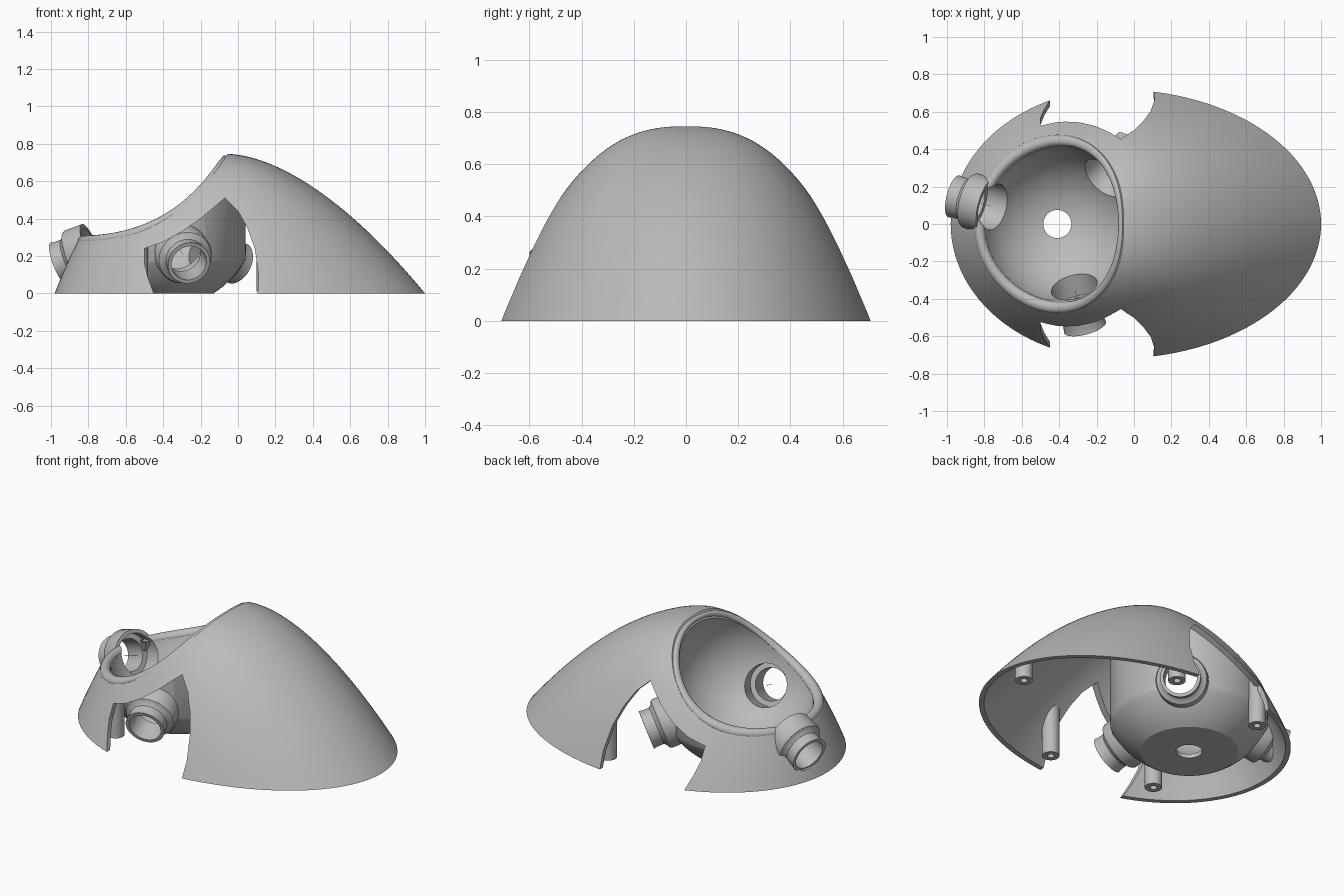
import bpy, bmesh, math
from mathutils import Vector, Matrix

if "Cube" in bpy.data.objects:
    bpy.data.objects.remove(bpy.data.objects["Cube"])

grey = bpy.data.materials.new("plain_grey")
grey.use_nodes = True
grey.diffuse_color = (0.5, 0.5, 0.5, 1)
grey.node_tree.nodes["Principled BSDF"].inputs["Base Color"].default_value = (0.5, 0.5, 0.5, 1)

HEIGHT, CENTRE_X, BALL_Z, BALL_R = 0.745, -0.41, 0.44, 0.42
DROP = 0.02


def finish(name, bm):
    bmesh.ops.recalc_face_normals(bm, faces=bm.faces)
    me = bpy.data.meshes.new(name)
    bm.to_mesh(me)
    bm.free()
    ob = bpy.data.objects.new(name, me)
    bpy.context.collection.objects.link(ob)
    me.materials.append(grey)
    return ob


def rings_mesh(name, rings, loop=False, caps=True):
    """Skin a list of equal point rings."""
    bm = bmesh.new()
    vs = [[bm.verts.new(p) for p in ring] for ring in rings]
    n = len(vs[0])
    for k in range(len(vs) if loop else len(vs) - 1):
        a, b = vs[k], vs[(k + 1) % len(vs)]
        for i in range(n):
            bm.faces.new((a[i], a[(i + 1) % n], b[(i + 1) % n], b[i]))
    if caps and not loop:
        bm.faces.new(vs[0][::-1])
        bm.faces.new(vs[-1])
    return finish(name, bm)


def lathe(name, profile, matrix=Matrix(), n=64):
    """Turn a closed (radius, height) profile around z."""
    rings = [[matrix @ Vector((r * math.cos(2 * math.pi * i / n),
                               r * math.sin(2 * math.pi * i / n), z)) for i in range(n)]
             for r, z in profile]
    return rings_mesh(name, rings, loop=True)


def prism(name, outline):
    """Extrude an xz outline across the full depth."""
    return rings_mesh(name, [[(x, y, z) for x, z in outline] for y in (-1, 1)])


def boolean(ob, tool, op="DIFFERENCE"):
    m = ob.modifiers.new("cut", "BOOLEAN")
    m.operation, m.object, m.solver = op, tool, "EXACT"
    bpy.context.view_layer.objects.active = ob
    bpy.ops.object.modifier_apply(modifier=m.name)


# Egg-shaped dome: outline at each height
def egg(u):
    xc = -0.1 + 0.05 * (1 - u)
    return xc, 0.88 * u ** 0.27, 1.05 * u ** 0.588 - 0.05 - xc, 0.72 * u ** 0.4


def inside(x, y, z):
    u = 1 - z / HEIGHT
    if u <= 0:
        return False
    xc, left, right, w = egg(u)
    return ((x - xc) / (right if x > xc else left)) ** 2 + (y / w) ** 2 < 1


def dome(name, inset, n=128, levels=48):
    rings = []
    for k in range(-1 if inset else 0, levels + 1):
        u = (1 - 0.98 * max(k, 0) / levels) ** 2.5
        xc, left, right, w = egg(u)
        z = (1 - u) * HEIGHT - inset * (1 - u)
        if k < 0:
            z = -0.1
        ring = []
        for i in range(n):
            c, s = math.cos(2 * math.pi * i / n), math.sin(2 * math.pi * i / n)
            a = max((right if c > 0 else left) - inset, 0.004)
            ring.append((xc + a * c, max(w - inset, 0.004) * s, z))
        rings.append(ring)
    return rings_mesh(name, rings)


def cut_z(x):
    return 0.3 + 0.795 * max(x + 0.87, 0) ** 2.62 - DROP


def last_true(test, lo, hi):
    for _ in range(40):
        mid = (lo + hi) / 2
        lo, hi = (mid, hi) if test(mid) else (lo, mid)
    return lo


# Cutters: scooped top and the two side openings
xs = [-1.2 + 0.025 * i for i in range(54)]
scoop = prism("scoop_cutter", [(x, cut_z(x)) for x in xs] + [(xs[-1], 2), (xs[0], 2)])
opening = prism("opening_cutter", [
    (-0.44, -0.1), (-0.45, 0), (-0.48, 0.08), (-0.5, 0.16), (-0.5, 0.24), (-0.4, 0.275),
    (-0.3, 0.33), (-0.2, 0.4), (-0.07, 0.51), (0, 0.44), (0.05, 0.35), (0.09, 0.24),
    (0.11, 0.1), (0.105, 0), (0.1, -0.1)])

# Hollow shell
shell = dome("shell", 0)
hollow = dome("hollow_cutter", 0.03)
for tool in (hollow, scoop, opening):
    boolean(shell, tool)

# Spherical bowl with a drain hole and a stepped underside
under = [(math.sqrt(0.517 ** 2 - (0.435 - z) ** 2), z) for z in [0.02 * i for i in range(10)]]
low, high = math.asin(0.075 / BALL_R), math.pi - math.asin(0.216 / BALL_R)
inner = [(BALL_R * math.sin(a), BALL_Z - BALL_R * math.cos(a))
         for a in [high + (low - high) * i / 40 for i in range(41)]]
bowl = lathe("bowl", [(0.075, 0)] + under + [(0.45, 0.85)] + inner, n=96)
bowl.data.transform(Matrix.Translation((CENTRE_X, 0, 0)))
limit = dome("bowl_limit", 0.006)
boolean(bowl, limit, "INTERSECT")
boolean(bowl, scoop)

# Rounded rim joining the bowl to the shell
rim_rings = []
for i in range(128):
    c, s = math.cos(2 * math.pi * i / 128), math.sin(2 * math.pi * i / 128)

    def at(r):
        x = CENTRE_X + r * c
        return Vector((x, r * s, cut_z(x)))
    outer = last_true(lambda r: inside(*at(r)), 0, 0.8)
    ball = last_true(lambda r: (at(r) - Vector((CENTRE_X, 0, BALL_Z))).length < BALL_R, 0, 0.8)
    half = max((outer - ball) / 2, 0.012)
    p = at((outer + ball) / 2)
    angles = [2 * math.pi * j / 16 for j in range(16)]
    rim_rings.append([p + half * Vector((c * math.cos(t), s * math.cos(t), math.sin(t)))
                      for t in angles])
rim = rings_mesh("rim", rim_rings, loop=True)

# Three collared nozzles, tilted down and evenly spaced
nozzles = []
tilt = math.radians(20)
for label, turn in (("left", 45), ("right", 165), ("front", 285)):
    a = math.radians(turn)
    axis = Vector((math.cos(a) * math.cos(tilt), math.sin(a) * math.cos(tilt), -math.sin(tilt)))
    place = Matrix.Translation((CENTRE_X, 0, 0.37)) @ axis.to_track_quat("Z", "Y").to_matrix().to_4x4()
    nozzles.append(lathe(label + "_nozzle", [
        (0.127, 0.41), (0.15, 0.41), (0.15, 0.51), (0.143, 0.522), (0.125, 0.53), (0.112, 0.545),
        (0.112, 0.585), (0.116, 0.608), (0.096, 0.608), (0.096, 0.47), (0.127, 0.47)], place))
    for ob, r in ((bowl, 0.126), (rim, 0.126), (shell, 0.105)):
        bore = lathe("bore", [(0.001, 0.3), (r, 0.3), (r, 0.8), (0.001, 0.8)], place)
        boolean(ob, bore)
        bpy.data.objects.remove(bore)

# Screw posts hanging from the shell, tops following its inner face
posts = []
for k, (px, py) in enumerate([(0.82, 0), (0.15, 0.56), (0.15, -0.56), (-0.53, 0.46), (-0.53, -0.46)]):
    rings = []
    for r, top in ((0.02, True), (0.02, False), (0.05, False), (0.05, True)):
        ring = []
        for i in range(32):
            x = px + r * math.cos(math.pi * i / 16)
            y = py + r * math.sin(math.pi * i / 16)
            z = last_true(lambda h: inside(x, y, h), 0, HEIGHT) - 0.015
            ring.append((x, y, max(min(z, cut_z(x)), 0.012) if top else 0.01))
        rings.append(ring)
    posts.append(rings_mesh("screw_post_%d" % (k + 1), rings, loop=True))

for tool in (scoop, opening, hollow, limit):
    bpy.data.objects.remove(tool)

for ob in [shell, bowl, rim] + nozzles + posts:
    bpy.ops.object.select_all(action="DESELECT")
    ob.select_set(True)
    bpy.context.view_layer.objects.active = ob
    bpy.ops.object.shade_smooth_by_angle(angle=math.radians(32))
